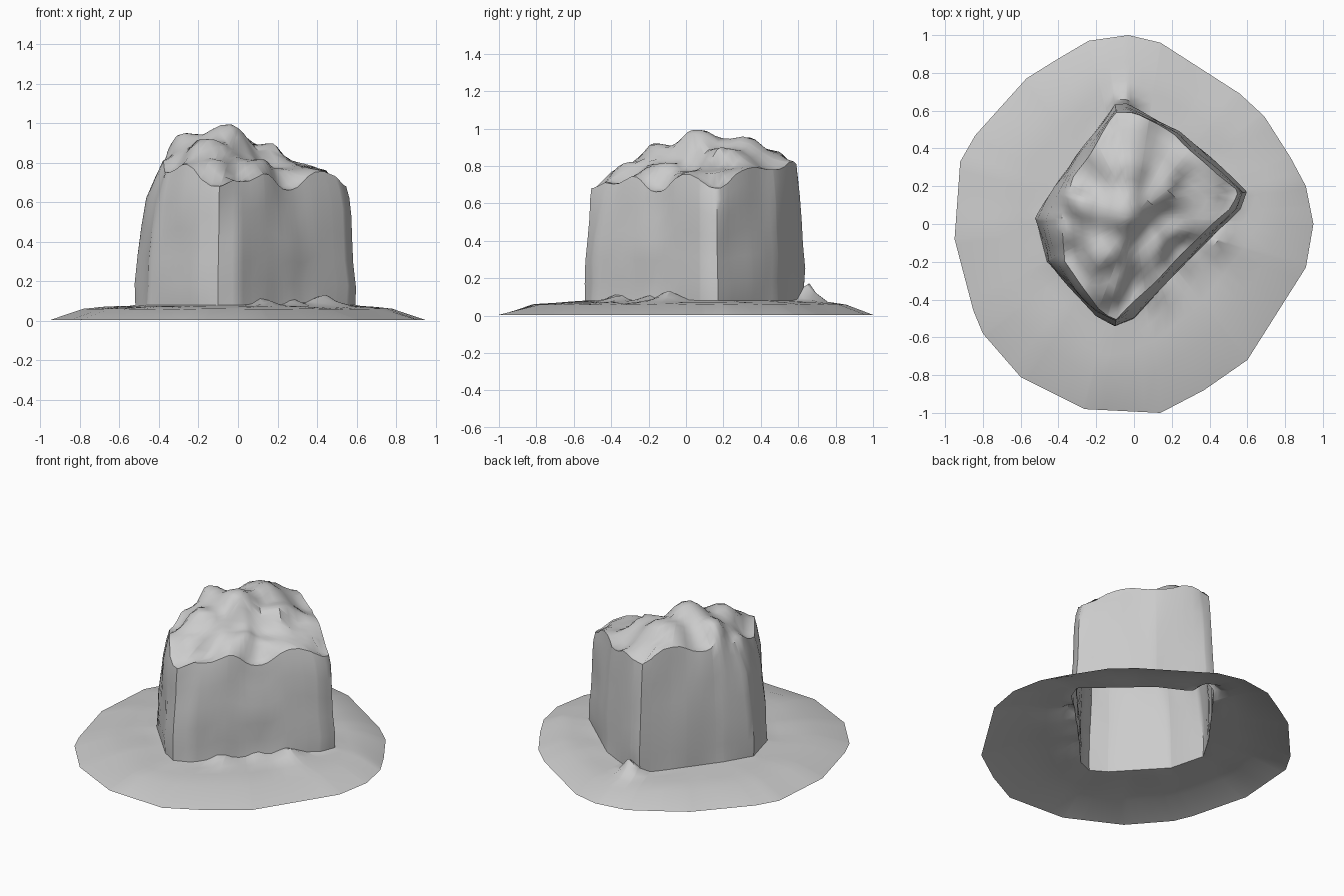
import bpy, bmesh, math
from mathutils import Vector, noise
from mathutils.geometry import intersect_line_line_2d

if "Cube" in bpy.data.objects:
    bpy.data.objects.remove(bpy.data.objects["Cube"])

stone = bpy.data.materials.new("stone grey")
stone.use_nodes = True
stone.diffuse_color = (0.6, 0.6, 0.6, 1)
stone.node_tree.nodes["Principled BSDF"].inputs["Base Color"].default_value = (0.6, 0.6, 0.6, 1)

# Plan outlines, counter-clockwise
RIM = [(-.03, 1), (-.24, .97), (-.41, .87), (-.57, .77), (-.84, .47), (-.92, .33),
       (-.95, -.08), (-.85, -.46), (-.8, -.58), (-.6, -.81), (-.26, -.98), (.14, -1),
       (.37, -.88), (.6, -.72), (.91, -.23), (.95, 0), (.91, .2), (.83, .35),
       (.69, .57), (.56, .69), (.14, .96)]
FOOT = [(-.1, -.54), (0, -.5), (.2, -.28), (.56, .08), (.595, .17), (.24, .49),
        (-.04, .63), (-.1, .63), (-.42, .2), (-.52, .03), (-.46, -.2), (-.2, -.48)]
SHOULDER = [(-.1, -.51), (0, -.4), (.2, -.21), (.5, .08), (.54, .17), (.22, .47),
            (0, .59), (-.1, .59), (-.32, .25), (-.39, .05), (-.37, -.2), (-.18, -.45)]

# Height samples over the uneven top
TOP = [(-.1, -.51, .68), (-.37, -.2, .75), (-.39, .05, .8), (-.32, .25, .81),
       (-.1, .59, .79), (.22, .47, .78), (.54, .17, .68), (.25, -.15, .66),
       (-.28, .1, .95), (-.05, .06, .99), (-.05, .3, .96), (-.1, .48, .88),
       (.15, .2, .9), (.3, .2, .79), (.4, .15, .77), (.2, 0, .77),
       (-.15, -.15, .92), (-.1, -.3, .82), (0, -.35, .7), (.1, -.1, .82)]

# Small lumps where the rock meets the brim: x, y, height, width
LUMPS = [(-.05, .64, .11, .06), (.42, -.08, .06, .08), (.12, -.36, .05, .06), (.28, -.2, .04, .05)]

CENTRE = Vector((0, .04))


def angle(p):
    return math.atan2(p[1] - CENTRE.y, p[0] - CENTRE.x)


def hit(outline, a):
    """Point of the outline in direction a from the centre."""
    far = CENTRE + 3 * Vector((math.cos(a), math.sin(a)))
    best = None
    for i, p in enumerate(outline):
        q = intersect_line_line_2d(CENTRE, far, Vector(outline[i - 1]), Vector(p))
        if q and (best is None or (q - CENTRE).length > (best - CENTRE).length):
            best = q
    return best


def top_height(p):
    """Weighted blend of the height samples."""
    total = weight = 0
    for x, y, z in TOP:
        w = 1 / ((p.x - x) ** 2 + (p.y - y) ** 2 + .001) ** 1.7
        total += w * z
        weight += w
    return total / weight


def lump(p):
    return sum(h * math.exp(-((p.x - x) ** 2 + (p.y - y) ** 2) / s ** 2) for x, y, h, s in LUMPS)


def rough(p, amount, scale=5):
    return amount * noise.noise(Vector(p) * scale)


def loft(name, rings, tip=None):
    """Join rings of points, and close the last one on a tip."""
    bm = bmesh.new()
    loops = [[bm.verts.new(p) for p in ring] for ring in rings]
    n = len(loops[0])
    for a, b in zip(loops, loops[1:]):
        for i in range(n):
            j = (i + 1) % n
            bm.faces.new((a[i], a[j], b[j], b[i]))
    if tip:
        t = bm.verts.new(tip)
        for i in range(n):
            bm.faces.new((loops[-1][i], loops[-1][(i + 1) % n], t))
    mesh = bpy.data.meshes.new(name)
    bm.to_mesh(mesh)
    bm.free()
    mesh.materials.append(stone)
    ob = bpy.data.objects.new(name, mesh)
    bpy.context.collection.objects.link(ob)
    bpy.ops.object.select_all(action='DESELECT')
    ob.select_set(True)
    bpy.context.view_layer.objects.active = ob
    bpy.ops.object.shade_smooth_by_angle(angle=math.radians(42))


# Columns pass through every corner of the rim and footprint
angles = sorted({round(a, 3) for a in [angle(p) for p in RIM + FOOT]
                 + [math.tau * (i + .5) / 60 - math.pi for i in range(60)]})
columns = [(hit(RIM, a), hit(FOOT, a), hit(SHOULDER, a)) for a in angles]

# Thin brim, open beneath
foot_ring = [Vector((f.x, f.y, .08 + .7 * lump(f))) for r, f, s in columns]
brim = []
for t, z in ((1, .004), (.62, .06), (.35, .07), (.18, .074), (.08, .076)):
    ring = []
    for r, f, s in columns:
        p = f.lerp(r, t)
        ring.append((p.x, p.y, z + (lump(p) + rough((p.x, p.y, 0), .006) if t < 1 else 0)))
    brim.append(ring)
loft("brim", brim + [foot_ring])

# Hollow rock: walls leaning in to the shoulder, then the top
rock = [foot_ring]
for t in (.15, .35, .55, .75, .9, 1):
    ring = []
    for (r, f, s), base in zip(columns, foot_ring):
        p = f.lerp(s, t ** 2.5)
        z = base.z + t * (top_height(s) - base.z)
        p = p + (p - CENTRE).normalized() * rough((p.x, p.y, z), .018, 4)
        ring.append((p.x, p.y, z))
    rock.append(ring)
for k in (.93, .84, .72, .6, .48, .36, .24, .12):
    ring = []
    for r, f, s in columns:
        p = CENTRE.lerp(s, k)
        ring.append((p.x, p.y, top_height(p) + rough((p.x, p.y, 1), .012, 7)))
    rock.append(ring)
loft("rock", rock, (CENTRE.x, CENTRE.y, top_height(CENTRE)))
